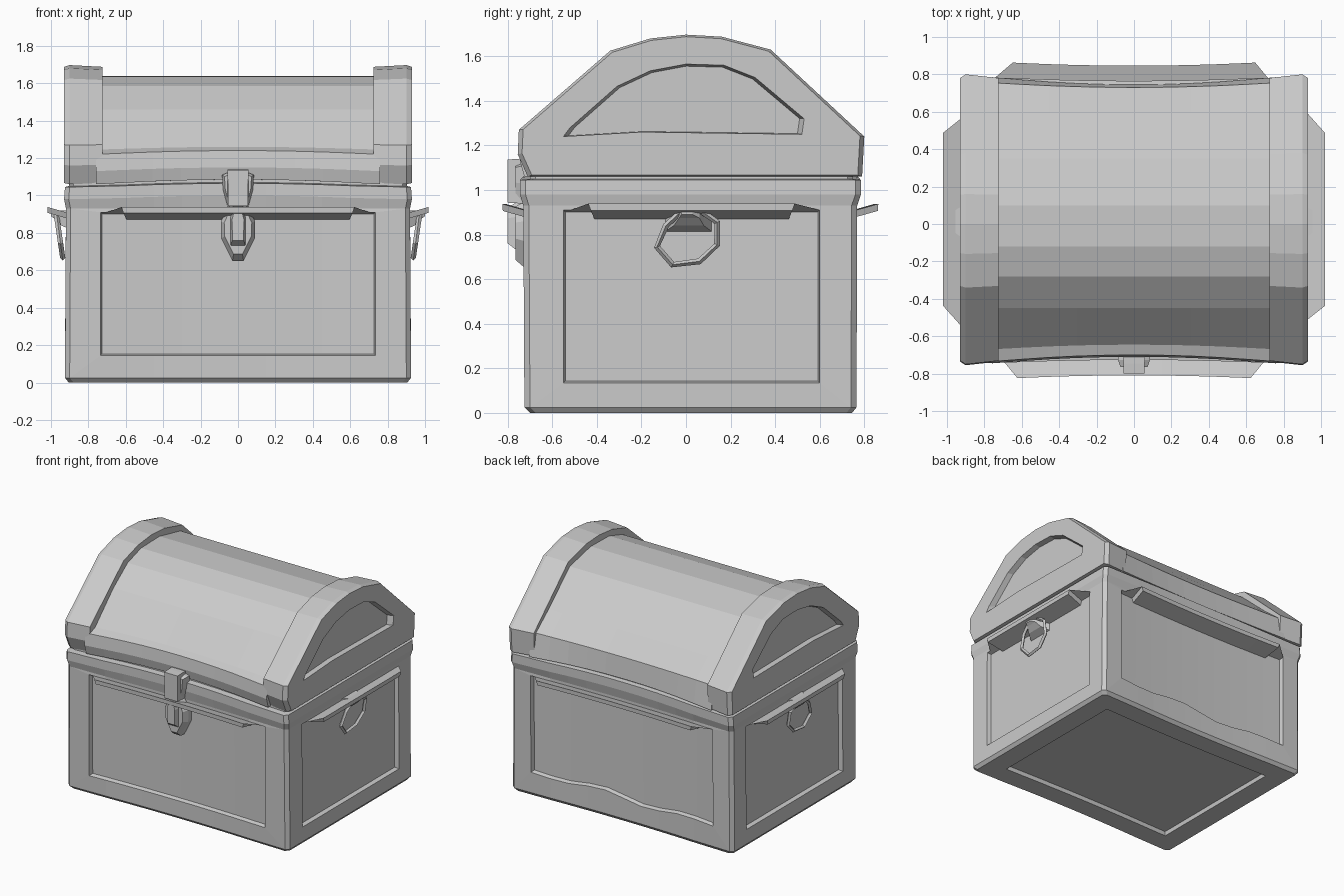
import bpy, bmesh, math
from mathutils import Vector

if "Cube" in bpy.data.objects:
    bpy.data.objects.remove(bpy.data.objects["Cube"])


def loft(bm, loops, close=False):
    """Skin a list of equal-length point loops and cap both ends."""
    rings = [[bm.verts.new(p) for p in loop] for loop in loops]
    n = len(rings[0])
    pairs = list(zip(rings, rings[1:]))
    if close:
        pairs.append((rings[-1], rings[0]))
    for a, b in pairs:
        for i in range(n):
            j = (i + 1) % n
            bm.faces.new((a[i], a[j], b[j], b[i]))
    if not close:
        bm.faces.new(rings[0])
        bm.faces.new(rings[-1])
    bmesh.ops.recalc_face_normals(bm, faces=bm.faces[:])


def finish(bm, name):
    bmesh.ops.recalc_face_normals(bm, faces=bm.faces[:])
    me = bpy.data.meshes.new(name)
    bm.to_mesh(me)
    bm.free()
    ob = bpy.data.objects.new(name, me)
    bpy.context.collection.objects.link(ob)
    return ob


def rect(hx, y0, y1, z, c=0.025):
    """Rectangle with clipped corners."""
    return [(-hx + c, y0, z), (hx - c, y0, z), (hx, y0 + c, z), (hx, y1 - c, z),
            (hx - c, y1, z), (-hx + c, y1, z), (-hx, y1 - c, z), (-hx, y0 + c, z)]


def sink_panel(bm, normal, limits, depth):
    """Inset the largest face looking along normal to the limits, then sink it."""
    bm.normal_update()
    f = max((f for f in bm.faces if f.normal.dot(Vector(normal)) > 0.9),
            key=lambda f: f.calc_area())
    bmesh.ops.inset_individual(bm, faces=[f], thickness=0.03)
    mid = f.calc_center_median()
    for v in f.verts:
        for axis, (lo, hi) in limits.items():
            v.co[axis] = hi if v.co[axis] > mid[axis] else lo
    bm.normal_update()
    bmesh.ops.inset_individual(bm, faces=[f], thickness=0.012, depth=-depth)


def bow(x, half=0.74):
    return max(0.0, 1 - (x / half) ** 2)


# chest body: boxed shell with sunken panels and a lip under the lid
bm = bmesh.new()
loft(bm, [rect(0.905, -0.70, 0.745, 0.0), rect(0.925, -0.725, 0.765, 0.025),
          rect(0.92, -0.73, 0.768, 0.93), rect(0.93, -0.745, 0.785, 0.98),
          rect(0.925, -0.745, 0.785, 1.045), rect(0.905, -0.70, 0.75, 1.05),
          rect(0.90, -0.70, 0.75, 1.10)])
sink_panel(bm, (0, -1, 0), {0: (-0.735, 0.735), 2: (0.145, 0.91)}, 0.03)
sink_panel(bm, (0, 1, 0), {0: (-0.76, 0.76), 2: (0.18, 0.91)}, 0.03)
for s in (1, -1):
    sink_panel(bm, (s, 0, 0), {1: (-0.55, 0.60), 2: (0.135, 0.91)}, 0.03)
# underside panel
bm.normal_update()
under = [f for f in bm.faces if f.normal.z < -0.95]
bmesh.ops.inset_region(bm, faces=under, thickness=0.17)
bmesh.ops.inset_region(bm, faces=under, thickness=0.015, depth=-0.03)
# bow the long sides inward and the rim upward
for x in (-0.6, -0.45, -0.3, -0.15, 0, 0.15, 0.3, 0.45, 0.6):
    bmesh.ops.bisect_plane(bm, geom=bm.verts[:] + bm.edges[:] + bm.faces[:],
                           plane_co=(x, 0, 0), plane_no=(1, 0, 0))
for v in bm.verts:
    b = bow(v.co.x)
    v.co.y *= 1 - 0.025 * b
    if v.co.z > 0.95:
        v.co.z += 0.02 * b
    if v.co.y > 0.6 and 0.15 < v.co.z < 0.25:
        v.co.z += 0.025 * b * math.sin(8 * v.co.x)
finish(bm, "chest_body")

# barrel of the lid with its lower rim
bm = bmesh.new()
sections = []
for i in range(11):
    x = -0.76 + 0.152 * i
    b = bow(x)
    prof = [(-0.725 + .03 * b, 1.06 + .025 * b), (-0.745 + .035 * b, 1.13 + .02 * b),
            (-0.735 + .035 * b, 1.22 + .02 * b), (-0.67 + .025 * b, 1.245 + .015 * b),
            (-0.45, 1.46), (-0.28, 1.585), (-0.12, 1.635), (0.1, 1.64), (0.35, 1.585),
            (0.6, 1.36), (0.755 - .025 * b, 1.235), (0.785 - .04 * b, 1.06 + .02 * b)]
    sections.append([(x, y, z) for y, z in prof])
loft(bm, sections)
finish(bm, "lid_barrel")

# arched end bands with sunken arch panels
outer = [(-0.71, 1.06), (-0.755, 1.16), (-0.75, 1.27), (-0.34, 1.625), (-0.16, 1.68),
         (0, 1.697), (0.16, 1.688), (0.38, 1.63), (0.80, 1.24), (0.79, 1.06)]
inner = [(-0.2, 1.26), (-0.55, 1.24), (-0.52, 1.28), (-0.31, 1.465), (-0.16, 1.535),
         (0, 1.565), (0.17, 1.56), (0.31, 1.505), (0.53, 1.32), (0.52, 1.25)]


def shrink(pts, k):
    return [(0.02 + (y - 0.02) * k, 1.33 + (z - 1.33) * k) for y, z in pts]


for s, side in ((1, "right"), (-1, "left")):
    bm = bmesh.new()
    layers = [(0.725, shrink(outer, 0.975)), (0.90, outer), (0.93, shrink(outer, 0.975)),
              (0.93, inner), (0.89, shrink(inner, 0.96))]
    loft(bm, [[(s * x, y, z) for y, z in pts] for x, pts in layers])
    finish(bm, "lid_end_band_" + side)

    # hanging ring handle, swung outward at the top
    ring = [(-0.13, 0.745), (-0.06, 0.665), (0.06, 0.68), (0.14, 0.755),
            (0.14, 0.855), (0.07, 0.905), (-0.02, 0.905), (-0.09, 0.84)]
    r = 0.014
    centre = (0.01, 0.79)
    bm = bmesh.new()
    loops = []
    for y, z in ring:
        x = 0.937 + 0.035 * (z - 0.665) / 0.24
        d = Vector((y - centre[0], z - centre[1])).normalized() * r
        loops.append([(s * (x + r), y, z), (s * x, y + d.x, z + d.y),
                      (s * (x - r), y, z), (s * x, y - d.x, z - d.y)])
    loft(bm, loops, close=True)
    finish(bm, "handle_ring_" + side)

    # tapered handle mount
    bm = bmesh.new()
    loft(bm, [[(s * x, y0, z0), (s * x, y1, z0), (s * x, y1, z1), (s * x, y0, z1)]
              for x, y0, y1, z0, z1 in ((0.88, -0.10, 0.12, 0.81, 0.92),
                                        (0.945, -0.055, 0.08, 0.84, 0.92),
                                        (0.98, -0.03, 0.06, 0.875, 0.92),
                                        (1.0, -0.02, 0.03, 0.89, 0.915))])
    finish(bm, "handle_mount_" + side)


def plate(name, half, y_back, y_front, k):
    """Symmetric plate from a right-hand outline, chamfered toward the front."""
    pts = half + [(-x, z) for x, z in reversed(half)]
    zc = sum(z for _, z in pts) / len(pts)
    bm = bmesh.new()
    loft(bm, [[(x, y_back, z) for x, z in pts],
              [(x, (y_back + y_front) / 2, z) for x, z in pts],
              [(x * k, y_front, zc + (z - zc) * k) for x, z in pts]])
    return finish(bm, name)


# latch: upper hinge plate, lower lock plate, hasp and keeper
plate("latch_upper_plate", [(0.06, 1.12), (0.085, 1.11), (0.08, 1.03), (0.055, 0.94)],
      -0.69, -0.765, 0.85)
plate("latch_lock_plate", [(0.05, 0.95), (0.065, 0.92), (0.092, 0.86), (0.09, 0.77),
                           (0.03, 0.65)], -0.68, -0.765, 0.8)
plate("latch_hasp", [(0.057, 1.14), (0.055, 0.94)], -0.69, -0.80, 0.97)
plate("latch_keeper", [(0.025, 0.945), (0.042, 0.88), (0.04, 0.73)], -0.72, -0.80, 0.75)
